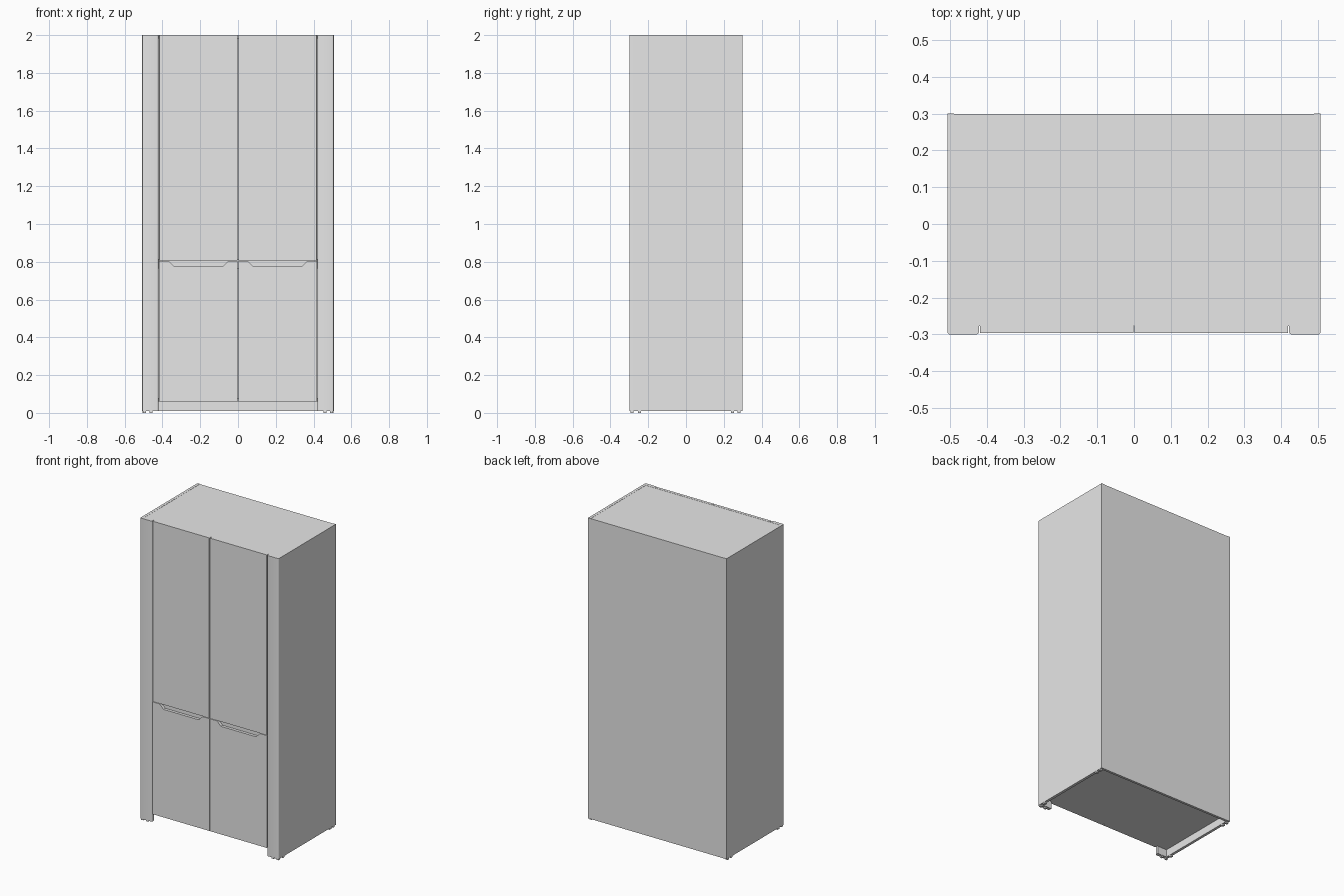
import bpy, bmesh

cube = bpy.data.objects.get("Cube")
if cube:
    bpy.data.objects.remove(cube, do_unlink=True)

grey = bpy.data.materials.new("light_grey")
grey.use_nodes = True
grey.diffuse_color = (0.8, 0.8, 0.8, 1)
grey.node_tree.nodes["Principled BSDF"].inputs["Base Color"].default_value = (0.8, 0.8, 0.8, 1)


def finish(name, bm):
    bmesh.ops.recalc_face_normals(bm, faces=bm.faces)
    mesh = bpy.data.meshes.new(name)
    bm.to_mesh(mesh)
    bm.free()
    mesh.materials.append(grey)
    obj = bpy.data.objects.new(name, mesh)
    bpy.context.collection.objects.link(obj)
    return obj


def prism(name, profile, y0, y1):
    """Extrude an (x, z) outline from y0 back to y1."""
    bm = bmesh.new()
    face = bm.faces.new([bm.verts.new((x, y0, z)) for x, z in profile])
    new = bmesh.ops.extrude_face_region(bm, geom=[face])["geom"]
    verts = [v for v in new if isinstance(v, bmesh.types.BMVert)]
    bmesh.ops.translate(bm, verts=verts, vec=(0, y1 - y0, 0))
    return finish(name, bm)


def box(name, x0, x1, y0, y1, z0, z1):
    return prism(name, [(x0, z0), (x1, z0), (x1, z1), (x0, z1)], y0, y1)


def round_front(obj, radius, segments, vertical_only=True):
    """Round the edges of the front face."""
    bm = bmesh.new()
    bm.from_mesh(obj.data)
    front = min(v.co.y for v in bm.verts)
    edges = []
    for e in bm.edges:
        a, b = (v.co for v in e.verts)
        on_front = abs(a.y - front) < 1e-4 and abs(b.y - front) < 1e-4
        if on_front and (not vertical_only or abs(a.x - b.x) < 1e-4):
            edges.append(e)
    bmesh.ops.bevel(bm, geom=edges, offset=radius, segments=segments,
                    profile=0.5, affect='EDGES')
    bm.to_mesh(obj.data)
    bm.free()


SEAM = -0.277      # plane between carcass and fronts
BASE = 0.01        # underside of the side panels
FLOOR = 0.06       # underside of doors and bottom panel
SPLIT = 0.805      # joint between upper and lower doors

for side, s in (("left", 1), ("right", -1)):
    def span(a, b):
        return sorted((s * a, s * b))

    # Side panel and front post
    box(side + "_side_panel", *span(0.489, 0.507), SEAM, 0.3, BASE, 2)
    post = box(side + "_front_post", *span(0.421, 0.507), -0.3, SEAM, BASE, 2)
    round_front(post, 0.008, 4)

    # Upper door
    upper = box(side + "_upper_door", *span(0.0015, 0.418), -0.296, SEAM, SPLIT + 0.0015, 2)
    round_front(upper, 0.002, 1)

    # Lower door with the finger notch in its top edge
    top = SPLIT - 0.0015
    outline = [(0.0015, FLOOR), (0.418, FLOOR), (0.418, top), (0.367, top),
               (0.338, 0.775), (0.082, 0.775), (0.053, top), (0.0015, top)]
    prism(side + "_lower_door", [(s * x, z) for x, z in outline], -0.296, SEAM)

    # Glide feet
    for i, (x, y) in enumerate([(0.498, -0.245), (0.498, 0.245), (0.498, 0.28),
                                (0.46, -0.287), (0.495, -0.287)]):
        box(f"{side}_foot_{i + 1}", *span(x - 0.008, x + 0.008),
            y - 0.008, y + 0.008, 0, BASE)

# Carcass panels
box("back_panel", -0.489, 0.489, 0.283, 0.299, BASE, 1.999)
box("top_panel", -0.489, 0.489, SEAM, 0.283, 1.981, 1.999)
box("bottom_panel", -0.489, 0.489, SEAM, 0.283, FLOOR, 0.078)
box("middle_shelf", -0.489, 0.489, SEAM + 0.001, 0.283, 0.765, 0.815)

for obj in bpy.data.objects:
    if obj.name.endswith("front_post"):
        bpy.ops.object.select_all(action='DESELECT')
        obj.select_set(True)
        bpy.context.view_layer.objects.active = obj
        bpy.ops.object.shade_smooth_by_angle()
